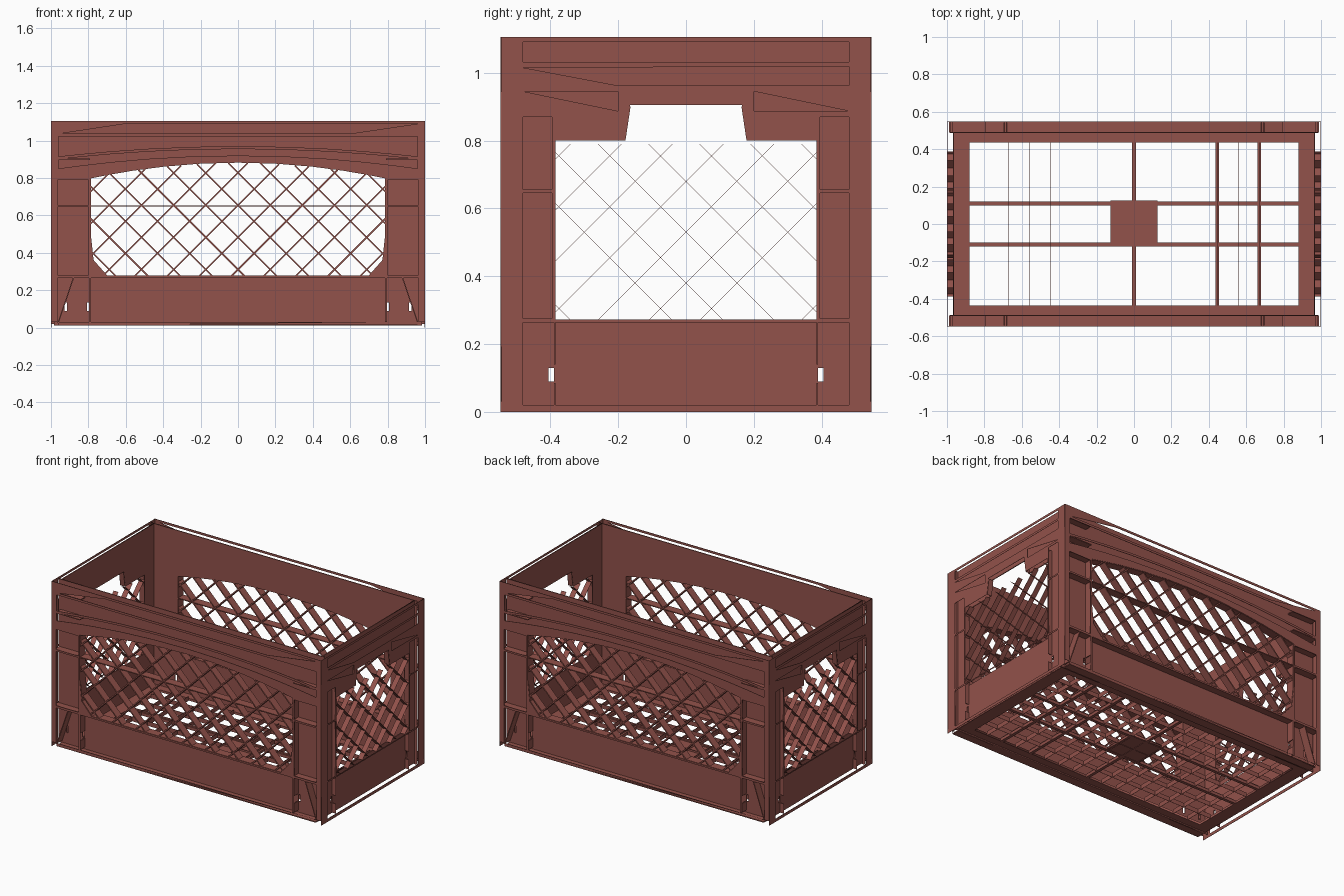
import bpy, bmesh, math
from mathutils import Matrix, Vector

cube = bpy.data.objects.get("Cube")
if cube:
    bpy.data.objects.remove(cube, do_unlink=True)

mat = bpy.data.materials.new("brick_red_plastic")
mat.use_nodes = True
colour = (0.29, 0.085, 0.07, 1)
mat.diffuse_color = colour
mat.node_tree.nodes["Principled BSDF"].inputs["Base Color"].default_value = colour

# Each panel is drawn flat as (u, v) with depth d, then stood up by a frame
FLOOR = Matrix.Identity(4)
FRONT = Matrix(((1, 0, 0, 0), (0, 0, -1, 0), (0, 1, 0, 0), (0, 0, 0, 1)))
LEFT = Matrix(((0, 0, 1, 0), (1, 0, 0, 0), (0, 1, 0, 0), (0, 0, 0, 1)))
TURN = Matrix.Rotation(math.pi, 4, 'Z')


def add_object(name, mesh, frame):
    mesh.materials.clear()
    mesh.materials.append(mat)
    obj = bpy.data.objects.new(name, mesh)
    obj.matrix_world = frame
    bpy.context.collection.objects.link(obj)


def sheet(loops, depth, thick):
    """Flat sheet: the first loop is the outline, the others are holes."""
    curve = bpy.data.curves.new("outline", 'CURVE')
    curve.dimensions = '2D'
    curve.fill_mode = 'BOTH'
    curve.extrude = thick / 2
    for loop in loops:
        spline = curve.splines.new('POLY')
        spline.points.add(len(loop) - 1)
        for point, (u, v) in zip(spline.points, loop):
            point.co = (u, v, 0, 1)
        spline.use_cyclic_u = True
    helper = bpy.data.objects.new("outline", curve)
    bpy.context.collection.objects.link(helper)
    graph = bpy.context.evaluated_depsgraph_get()
    mesh = bpy.data.meshes.new_from_object(helper.evaluated_get(graph))
    bpy.data.objects.remove(helper, do_unlink=True)
    mesh.transform(Matrix.Translation((0, 0, depth)))
    return mesh


def slats(lines, d0, d1, thick):
    """Thin slats standing on edge along each (start, end) line."""
    bm = bmesh.new()
    for a, b in lines:
        a, b = Vector(a), Vector(b)
        run = b - a
        if run.length < 0.01:
            continue
        side = Vector((-run.y, run.x)).normalized() * thick / 2
        base = [bm.verts.new((*p, d0)) for p in (a + side, a - side, b - side, b + side)]
        top = [bm.verts.new((v.co.x, v.co.y, d1)) for v in base]
        bm.faces.new(base)
        bm.faces.new(top)
        for i in range(4):
            j = (i + 1) % 4
            bm.faces.new((base[i], base[j], top[j], top[i]))
    bmesh.ops.recalc_face_normals(bm, faces=bm.faces)
    mesh = bpy.data.meshes.new("slats")
    bm.to_mesh(mesh)
    bm.free()
    return mesh


def rect(u0, u1, v0, v1):
    return [(u0, v0), (u1, v0), (u1, v1), (u0, v1)]


def pair(u0, u1, v0, v1):
    """A rectangle and its mirror image."""
    return [rect(u0, u1, v0, v1), rect(-u1, -u0, v0, v1)]


def bow(half, base, rise):
    """Shallow arch running from right to left."""
    angles = [math.pi * i / 12 for i in range(13)]
    return [(half * math.cos(t), base + rise * math.sin(t) ** 2) for t in angles]


def ring(loop):
    return list(zip(loop, loop[1:] + loop[:1]))


def clip(a, b, poly):
    """Part of line a-b inside an anticlockwise polygon."""
    a, b = Vector(a), Vector(b)
    run, t0, t1 = b - a, 0.0, 1.0
    for p, q in ring(poly):
        p, q = Vector(p), Vector(q)
        n = Vector((p.y - q.y, q.x - p.x))
        dist, rate = n.dot(a - p), n.dot(run)
        if abs(rate) < 1e-9:
            if dist < 0:
                return None
        elif rate > 0:
            t0 = max(t0, -dist / rate)
        else:
            t1 = min(t1, -dist / rate)
    return (a + run * t0, a + run * t1) if t1 > t0 else None


def lattice(poly, pitch, centre):
    lines = []
    for i in range(-12, 13):
        for s in (-1, 1):
            u = i * pitch
            line = clip((u - s, centre - 1), (u + s, centre + 1), poly)
            if line:
                lines.append(line)
    return lines


def mirrored(lines):
    return lines + [((-a[0], a[1]), (-b[0], b[1])) for a, b in lines]


# Long wall: inner skin with an arched window and small slots near the feet
lower = [(-0.79, 0.5), (-0.775, 0.36), (-0.7, 0.275), (0.7, 0.275), (0.775, 0.36), (0.79, 0.5)]
window = lower + bow(0.79, 0.8, 0.085)
lattice_area = lower + [(0.79, 0.81), (0.4, 0.86), (0.15, 0.88),
                        (-0.15, 0.88), (-0.4, 0.86), (-0.79, 0.81)]
slots = pair(0.913, 0.927, 0.09, 0.135) + pair(0.793, 0.807, 0.09, 0.135)
long_wall = sheet([rect(-0.985, 0.985, 0.01, 1.105), window] + slots, 0.49, 0.006)
long_lattice = slats(lattice(lattice_area, 0.172, 0.655), 0.492, 0.542, 0.008)
long_rim = slats(ring(window), 0.488, 0.545, 0.006)

# Long wall outer frame: narrow bands around sunken panels, the upper ones bowed
long_panels = [rect(-0.785, 0.785, 0.03, 0.265),
               [(-0.95, 1.037), (0.6, 1.037), (0.96, 1.09), (-0.6, 1.09)],
               bow(0.96, 0.915, 0.055) + [(-0.96, 1.022), (0.96, 1.022)],
               bow(0.96, 0.85, 0.07) + bow(0.96, 0.9, 0.055)[::-1]]
long_panels += pair(0.797, 0.965, 0.03, 0.265) + pair(0.8, 0.965, 0.28, 0.644)
long_panels += pair(0.8, 0.965, 0.656, 0.79)
foot = [(-0.96, 0.01), (0.96, 0.01), (0.965, 0.03), (1, 0.03),
        (1, 1.105), (-1, 1.105), (-1, 0.03), (-0.965, 0.03)]
long_frame = sheet([foot, window] + long_panels, 0.546, 0.003)

# Long wall ribs: bottom flange, shelves, uprights and slanted braces
rib_lines = [((-0.96, 0.013), (0.96, 0.013)), ((-0.99, 0.272), (0.99, 0.272)),
             ((-0.98, 0.65), (0.98, 0.65))]
rib_lines += mirrored([((0.79, 0.8), (0.98, 0.8)), ((0.79, 0.14), (0.79, 0.8)),
                       ((0.79, 0.03), (0.79, 0.09)), ((0.96, 0.03), (0.88, 0.265)),
                       ((0.79, 1.03), (0.97, 1.03)), ((0.79, 0.9), (0.97, 0.9))])
long_ribs = slats(rib_lines, 0.49, 0.546, 0.006)

# Short wall: inner skin with a square window opening up into a hand hole
end_window = [(-0.385, 0.272), (0.385, 0.272), (0.385, 0.8), (0.18, 0.8), (0.165, 0.905),
              (-0.165, 0.905), (-0.18, 0.8), (-0.385, 0.8)]
end_slots = pair(0.389, 0.405, 0.09, 0.13)
end_wall = sheet([rect(-0.49, 0.49, 0.018, 1.105), end_window] + end_slots, 0.965, 0.006)
end_lattice = slats(lattice(rect(-0.385, 0.385, 0.272, 0.79), 0.15, 0.53), 0.963, 0.998, 0.001)

# Short wall outer frame: wide corner strips and narrow bands around sunken panels
end_panels = [rect(-0.48, 0.48, 0.02, 0.264), rect(-0.48, 0.48, 1.032, 1.09),
              [(-0.48, 1.015), (-0.2, 0.962), (0.48, 0.962), (0.48, 1.018)],
              [(-0.48, 0.945), (-0.2, 0.887), (-0.2, 0.945)],
              [(0.2, 0.887), (0.48, 0.887), (0.2, 0.945)]]
end_panels += pair(0.395, 0.48, 0.275, 0.645) + pair(0.395, 0.48, 0.655, 0.87)
end_frame = sheet([rect(-0.547, 0.547, 0, 1.105), end_window] + end_panels, 0.998, 0.002)

# Short wall ribs: window uprights and hand hole lip
end_lines = mirrored([((0.387, 0.14), (0.387, 0.86)), ((0.387, 0.02), (0.387, 0.085)),
                      ((0.18, 0.8), (0.165, 0.9))])
end_ribs = slats(end_lines, 0.963, 0.997, 0.003)

wall_sets = (
    (FRONT, ("front", "back"), {"wall": long_wall, "lattice": long_lattice, "ribs": long_ribs,
                                "window_rim": long_rim, "outer_frame": long_frame}),
    (LEFT, ("left", "right"), {"wall": end_wall, "lattice": end_lattice,
                               "window_ribs": end_ribs, "outer_frame": end_frame}),
)
for frame, sides, parts in wall_sets:
    for part, mesh in parts.items():
        add_object(f"{sides[0]}_{part}", mesh, frame)
        add_object(f"{sides[1]}_{part}", mesh.copy(), TURN @ frame)

# Floor: border, centre plate, main bars and a fine grid of upright slats
U, V = 0.88, 0.435
add_object("floor_border", sheet([rect(-0.965, 0.965, -0.49, 0.49), rect(-U, U, -V, V)],
                                 0.025, 0.015), FLOOR)
add_object("floor_centre_plate", sheet([rect(-0.125, 0.125, -0.115, 0.125)], 0.025, 0.015), FLOOR)
main = [((u, -V), (u, V)) for u in (0, 0.445, 0.67)]
main += [((-U, v), (U, v)) for v in (-0.11, 0.11)]
add_object("floor_main_bars", slats(main, 0.015, 0.035, 0.02), FLOOR)
step = 0.112
grid = [((i * step, -V), (i * step, V)) for i in range(-7, 8)]
grid += [((-U, j * step), (U, j * step)) for j in range(-3, 4)]
add_object("floor_grid", slats(grid, 0.015, 0.045, 0.001), FLOOR)
